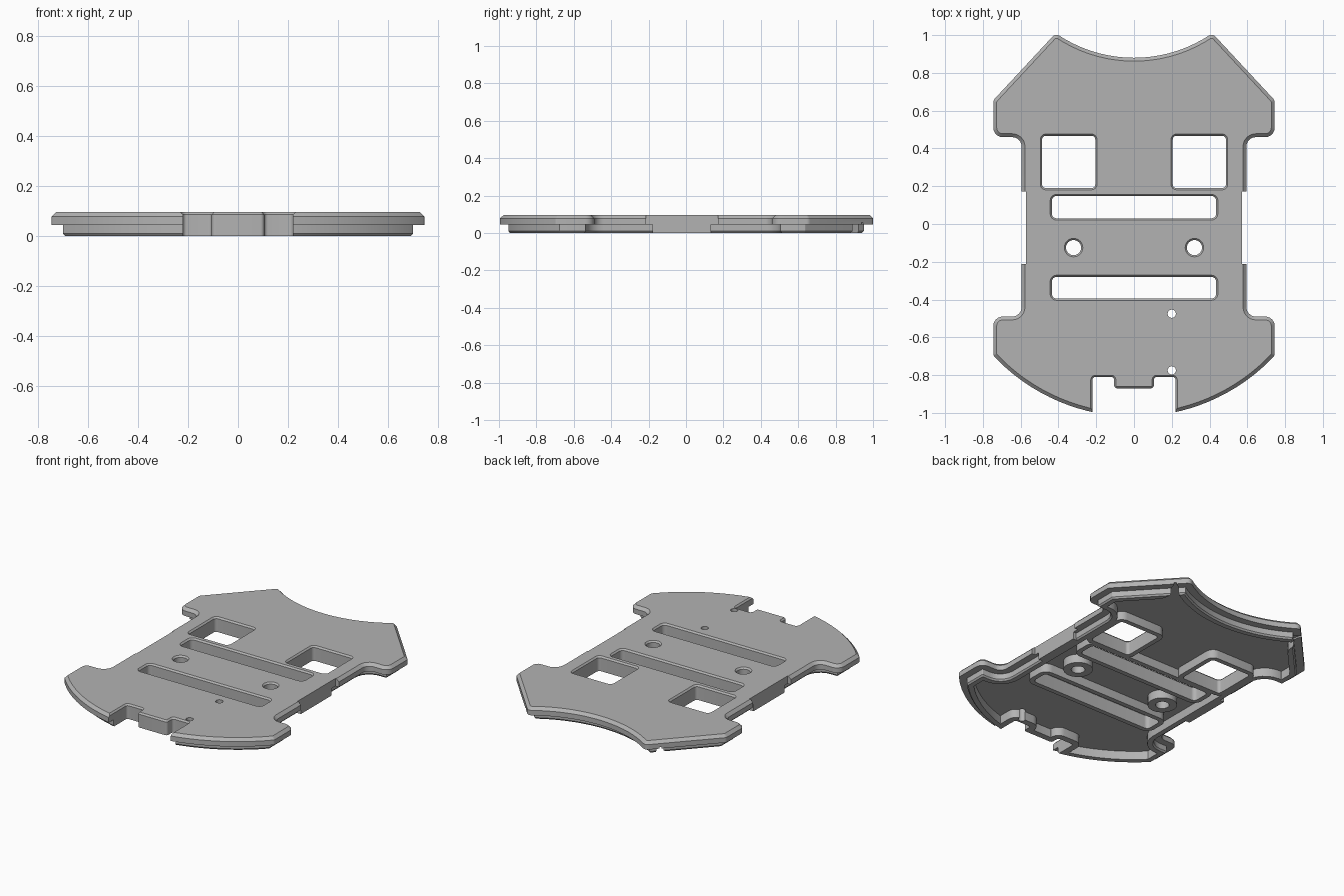
import bpy, bmesh, math
from mathutils import Vector

cube = bpy.data.objects.get("Cube")
if cube:
    bpy.data.objects.remove(cube, do_unlink=True)

grey = bpy.data.materials.new("plain grey")
grey.use_nodes = True
colour = (0.45, 0.45, 0.45, 1)
grey.diffuse_color = colour
grey.node_tree.nodes["Principled BSDF"].inputs["Base Color"].default_value = colour


def contour(corners, inset=0.0, steps=6):
    """Inset clockwise (x, y, radius) corners and round them off."""
    pts = [Vector(c[:2]) for c in corners]
    n = len(pts)
    moved = []
    for i, p in enumerate(pts):
        a = (p - pts[i - 1]).normalized()
        b = (pts[(i + 1) % n] - p).normalized()
        na, nb = Vector((a.y, -a.x)), Vector((b.y, -b.x))
        moved.append(p + (na + nb) * inset / (1 + na.dot(nb)))
    out = []
    for i, p in enumerate(moved):
        r = corners[i][2]
        if r == 0:
            out.append(p)
            continue
        a = (p - moved[i - 1]).normalized()
        b = (moved[(i + 1) % n] - p).normalized()
        turn = math.atan2(a.x * b.y - a.y * b.x, a.dot(b))
        side = 1 if turn > 0 else -1
        r = max(r + side * inset, 0.003)
        start = p - a * r * math.tan(abs(turn) / 2)
        normal = Vector((-a.y, a.x)) * side
        centre = start + normal * r
        for k in range(steps + 1):
            t = abs(turn) * k / steps
            out.append(centre - normal * r * math.cos(t) + a * r * math.sin(t))
    return out


def loft(name, corners, levels):
    """Solid through insets of one outline at (z, inset) levels."""
    bm = bmesh.new()
    rings = [[bm.verts.new((p.x, p.y, z)) for p in contour(corners, d)] for z, d in levels]
    n = len(rings[0])
    for low, high in zip(rings, rings[1:]):
        for i in range(n):
            j = (i + 1) % n
            bm.faces.new((low[i], low[j], high[j], high[i]))
    bm.faces.new(rings[0])
    bm.faces.new(rings[-1])
    bmesh.ops.recalc_face_normals(bm, faces=bm.faces)
    mesh = bpy.data.meshes.new(name)
    bm.to_mesh(mesh)
    bm.free()
    mesh.materials.append(grey)
    ob = bpy.data.objects.new(name, mesh)
    bpy.context.collection.objects.link(ob)
    return ob


def combine(target, tool, operation):
    mod = target.modifiers.new("combine", 'BOOLEAN')
    mod.operation, mod.object, mod.solver = operation, tool, 'EXACT'
    bpy.context.view_layer.objects.active = target
    bpy.ops.object.modifier_apply(modifier=mod.name)
    bpy.data.objects.remove(tool, do_unlink=True)


def rect(x0, x1, y0, y1, r=0.0):
    return [(x0, y0, r), (x0, y1, r), (x1, y1, r), (x1, y0, r)]


def circle(x, y, r, n=24):
    return [(x + r * math.cos(-math.tau * i / n), y + r * math.sin(-math.tau * i / n), 0)
            for i in range(n)]


# Plate outline: concave back, waisted sides, round front
half = []
for i in range(9):
    x = 0.37 * i / 8
    half.append((x, 1.607 - math.sqrt(0.727 ** 2 - x * x), 0))
half += [(0.415, 1.01, 0.03), (0.745, 0.655, 0.03), (0.745, 0.46, 0.05), (0.595, 0.46, 0.05),
         (0.595, -0.49, 0.05), (0.745, -0.49, 0.05), (0.745, -0.695, 0.02)]
for i in range(15):
    x = 0.69 * (1 - i / 14)
    half.append((x, -math.sqrt(1.02 ** 2 - x * x), 0))
outline = half + [(-x, y, r) for x, y, r in reversed(half[1:-1])]

# Plate with overhanging lip and recessed skirt
plate = loft("base_plate", outline, [(0, 0.053), (0.01, 0.045), (0.045, 0.045), (0.045, 0),
                                     (0.077, 0), (0.095, 0.018)])

# Front notch with a central tongue
notch_half = [(-0.22, -1.2, 0), (-0.22, -0.81, 0.015), (-0.105, -0.81, 0.015),
              (-0.105, -0.87, 0.015)]
notch = notch_half + [(-x, y, r) for x, y, r in reversed(notch_half)]

# Openings that have a collar underneath: (corners, collar width)
collared = [(notch, 0.04),
            (rect(-0.435, 0.435, 0.03, 0.148, 0.025), 0.03),
            (rect(-0.435, 0.435, -0.395, -0.28, 0.025), 0.03)]
for s in (-1, 1):
    xs = sorted((s * 0.205, s * 0.487))
    collared.append((rect(*xs, 0.19, 0.467, 0.02), 0.03))
    collared.append((circle(s * 0.32, -0.125, 0.04), 0.045))

# Hollow underside, leaving the collars standing
cavity = loft("underside_hollow", outline, [(-0.05, 0.085), (0.055, 0.085)])
for corners, width in collared:
    combine(cavity, loft("collar", corners, [(-0.1, -width), (0.08, -width)]), 'DIFFERENCE')

# Flush blocks in the side recesses
for s in (-1, 1):
    xs = sorted((s * 0.525, s * 0.59))
    combine(plate, loft("side_block", rect(*xs, -0.18, 0.133), [(0, 0), (0.06, 0)]), 'UNION')
combine(plate, cavity, 'DIFFERENCE')

# Cut the chamfered openings
for corners, _ in collared:
    combine(plate, loft("opening", corners, [(-0.1, 0), (0.085, 0), (0.096, -0.01), (0.2, -0.01)]),
            'DIFFERENCE')

# Cut the small screw holes and the side recesses
for y in (-0.475, -0.775):
    combine(plate, loft("screw_hole", circle(0.2, y, 0.022, 16), [(-0.1, 0), (0.2, 0)]), 'DIFFERENCE')
for s in (-1, 1):
    xs = sorted((s * 0.572, s * 0.68))
    combine(plate, loft("side_recess", rect(*xs, -0.213, 0.172), [(-0.1, 0), (0.2, 0)]), 'DIFFERENCE')

bpy.ops.object.select_all(action='DESELECT')
plate.select_set(True)
bpy.context.view_layer.objects.active = plate
bpy.ops.object.shade_smooth_by_angle(angle=math.radians(25))
